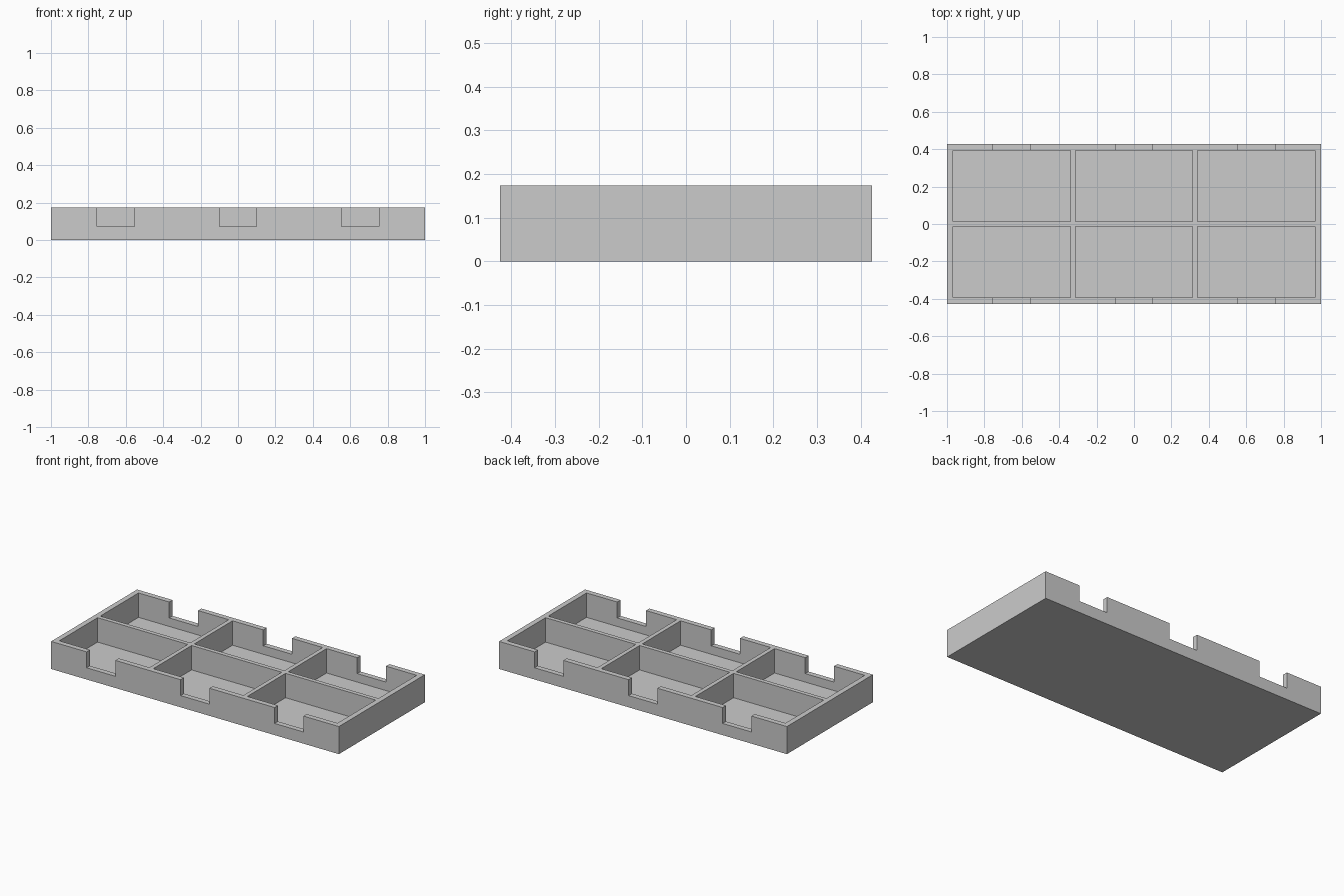
import bpy
import bmesh
from mathutils import Matrix, Vector

default = bpy.data.objects.get("Cube")
if default:
    bpy.data.objects.remove(default, do_unlink=True)

# Overall sizes
LENGTH, DEPTH, HEIGHT = 2.0, 0.8533, 0.1733
WALL, DIVIDER, FLOOR = 0.0333, 0.0267, 0.02
COLUMNS, ROWS = 3, 2
NOTCH_WIDTH, NOTCH_BOTTOM = 0.2, 0.0733
OVER = 0.05

cell_x = (LENGTH - 2 * WALL - (COLUMNS - 1) * DIVIDER) / COLUMNS
cell_y = (DEPTH - 2 * WALL - (ROWS - 1) * DIVIDER) / ROWS
centres_x = [(i - (COLUMNS - 1) / 2) * (cell_x + DIVIDER) for i in range(COLUMNS)]
centres_y = [(j - (ROWS - 1) / 2) * (cell_y + DIVIDER) for j in range(ROWS)]


def make_boxes(name, boxes):
    """One object made of separate boxes, each given as (centre, size)."""
    bm = bmesh.new()
    for centre, size in boxes:
        place = Matrix.Translation(centre) @ Matrix.Diagonal((*size, 1))
        bmesh.ops.create_cube(bm, size=1, matrix=place)
    mesh = bpy.data.meshes.new(name)
    bm.to_mesh(mesh)
    bm.free()
    obj = bpy.data.objects.new(name, mesh)
    bpy.context.collection.objects.link(obj)
    return obj


def cut(target, cutter):
    """Subtract the cutter from the target and discard it."""
    cutter.hide_render = True
    mod = target.modifiers.new(cutter.name, "BOOLEAN")
    mod.operation = "DIFFERENCE"
    mod.solver = "EXACT"
    mod.object = cutter
    bpy.context.view_layer.objects.active = target
    bpy.ops.object.modifier_apply(modifier=mod.name)
    bpy.data.objects.remove(cutter, do_unlink=True)


# Solid block of the tray
tray = make_boxes("tray", [(Vector((0, 0, HEIGHT / 2)), (LENGTH, DEPTH, HEIGHT))])

# Six open compartments
pocket = HEIGHT + OVER - FLOOR
cut(tray, make_boxes("compartment_cutter", [
    (Vector((x, y, FLOOR + pocket / 2)), (cell_x, cell_y, pocket))
    for x in centres_x for y in centres_y]))

# Finger notches in the front and back walls
gap = HEIGHT + OVER - NOTCH_BOTTOM
cut(tray, make_boxes("notch_cutter", [
    (Vector((x, side * (DEPTH - WALL) / 2, NOTCH_BOTTOM + gap / 2)),
     (NOTCH_WIDTH, WALL + OVER, gap))
    for x in centres_x for side in (-1, 1)]))

# Plain grey material
grey = bpy.data.materials.new("light grey")
grey.use_nodes = True
colour = (0.6, 0.6, 0.6, 1)
grey.diffuse_color = colour
grey.node_tree.nodes["Principled BSDF"].inputs["Base Color"].default_value = colour
tray.data.materials.clear()
tray.data.materials.append(grey)
for face in tray.data.polygons:
    face.material_index = 0
    face.use_smooth = False
